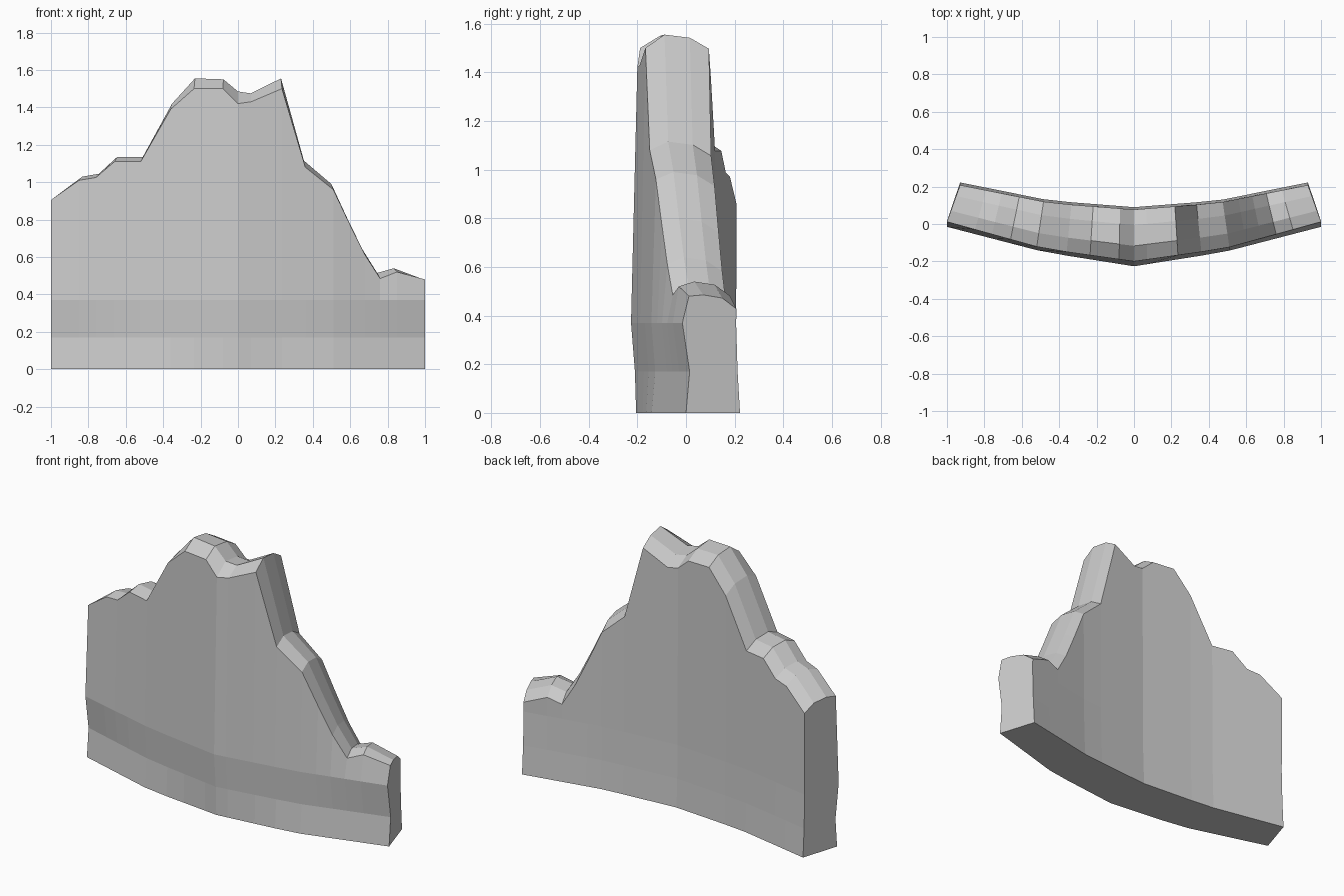
import bpy
import bmesh

cube = bpy.data.objects.get("Cube")
if cube:
    bpy.data.objects.remove(cube, do_unlink=True)

stone = bpy.data.materials.new("grey_stone")
stone.use_nodes = True
grey = (0.6, 0.6, 0.6, 1)
stone.diffuse_color = grey
stone.node_tree.nodes["Principled BSDF"].inputs["Base Color"].default_value = grey

# Jagged skyline: x, height of the front rim, height of the ridge behind it
skyline = [
    (-1, .905, .915), (-.85, 1.01, 1.03), (-.76, 1.025, 1.045),
    (-.66, 1.11, 1.135), (-.52, 1.11, 1.135), (-.36, 1.39, 1.42),
    (-.235, 1.5, 1.555), (-.08, 1.5, 1.55), (0, 1.42, 1.485),
    (.07, 1.43, 1.475), (.235, 1.5, 1.555), (.36, 1.08, 1.115),
    (.51, .96, .99), (.6, .77, .8), (.68, .61, .64),
    (.76, .485, .515), (.85, .52, .54), (1, .48, .485),
]

# Depth of the curved wall at the centre, halfway out and the ends
HALF = .48
front_rows = [(0, (-.205, -.15, 0)), (.17, (-.21, -.135, .015)),
              (.37, (-.226, -.15, -.015))]
front_rim = (-.2, -.132, .012)
back_rim = (.077, .112, .208)
back_rows = [(.37, (.079, .115, .206)), (.17, (.083, .118, .212)),
             (0, (.09, .125, .222))]


def depth(x, keys):
    """Bend a row around the wall's curve."""
    centre, middle, end = keys
    a = abs(x)
    if a < HALF:
        return centre + (middle - centre) * a / HALF
    return middle + (end - middle) * (a - HALF) / (1 - HALF)


def section(x, rim, ridge):
    """Points round one slice, from the front foot over the top to the back foot."""
    back_x = x * .93
    pts = [(x, depth(x, keys), z) for z, keys in front_rows]
    y0, y1 = depth(x, front_rim), depth(x, back_rim)
    for t, z in ((0, rim), (.3, ridge), (.7, ridge - .013), (1, ridge - .058)):
        pts.append((x + (back_x - x) * t, y0 + (y1 - y0) * t, z))
    pts += [(back_x, depth(x, keys), z) for z, keys in back_rows]
    return pts


# Rock wall: bridge neighbouring slices, then close both ends
bm = bmesh.new()
rings = [[bm.verts.new(p) for p in section(*s)] for s in skyline]
for a, b in zip(rings, rings[1:]):
    for i in range(len(a)):
        j = (i + 1) % len(a)
        bm.faces.new((a[i], b[i], b[j], a[j]))
bm.faces.new(rings[0])
bm.faces.new(rings[-1])
bmesh.ops.recalc_face_normals(bm, faces=bm.faces)

mesh = bpy.data.meshes.new("rock_wall")
bm.to_mesh(mesh)
bm.free()
mesh.materials.append(stone)
wall = bpy.data.objects.new("rock_wall", mesh)
bpy.context.collection.objects.link(wall)
